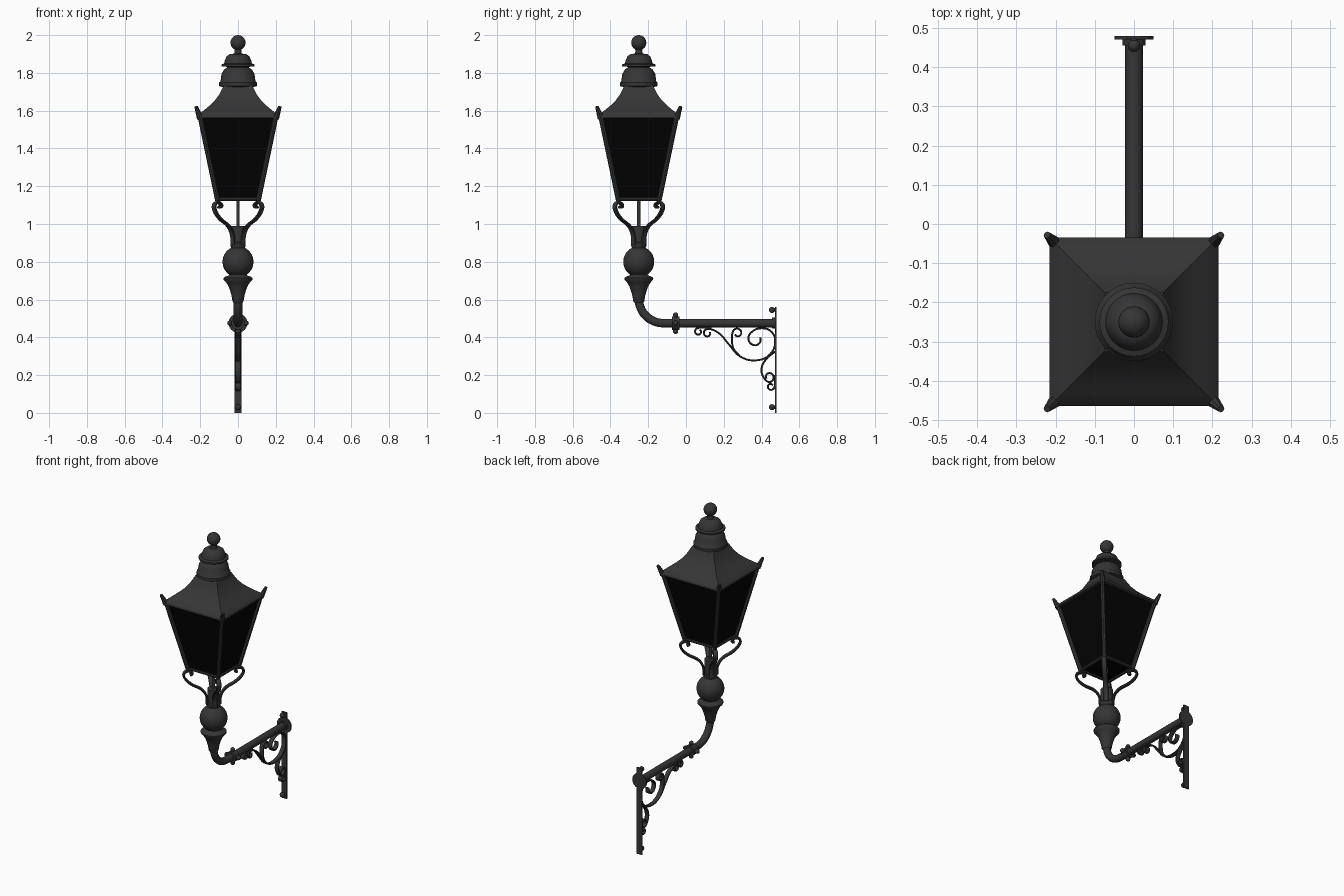
import bpy, bmesh
from math import sin, cos, pi, radians, sqrt
from mathutils import Vector

if "Cube" in bpy.data.objects:
    bpy.data.objects.remove(bpy.data.objects["Cube"], do_unlink=True)

AXIS = -0.25   # y of the lantern's vertical axis
ARM = 0.475    # height of the horizontal arm


def material(name, value, rough):
    m = bpy.data.materials.new(name)
    m.use_nodes = True
    colour = (value, value, value, 1)
    m.diffuse_color = colour
    shader = m.node_tree.nodes["Principled BSDF"]
    shader.inputs["Base Color"].default_value = colour
    shader.inputs["Roughness"].default_value = rough
    return m


iron = material("dark iron", 0.036, 0.6)
black = material("black glass", 0.001, 0.5)


def finish(obj, mat=iron):
    """Link the object, make it a mesh, colour it and smooth it."""
    bpy.context.collection.objects.link(obj)
    bpy.ops.object.select_all(action="DESELECT")
    obj.select_set(True)
    bpy.context.view_layer.objects.active = obj
    if obj.type == "CURVE":
        bpy.ops.object.convert(target="MESH")
        obj = bpy.context.object
    obj.data.materials.clear()
    obj.data.materials.append(mat)
    bpy.ops.object.shade_smooth_by_angle(angle=radians(40))


def from_bmesh(name, bm, mat=iron):
    bmesh.ops.recalc_face_normals(bm, faces=bm.faces)
    mesh = bpy.data.meshes.new(name)
    bm.to_mesh(mesh)
    bm.free()
    finish(bpy.data.objects.new(name, mesh), mat)


def lathe(name, profile, sides=32, mat=iron):
    """Turn (radius, z) points about the lantern axis; 4 sides take half widths."""
    bm = bmesh.new()
    grow, turn = (sqrt(2), pi / 4) if sides == 4 else (1, 0)
    rings = []
    for r, z in profile:
        rings.append([bm.verts.new((r * grow * cos(turn + 2 * pi * i / sides),
                                    AXIS + r * grow * sin(turn + 2 * pi * i / sides), z))
                      for i in range(sides)])
    for a, b in zip(rings, rings[1:]):
        for i in range(sides):
            j = (i + 1) % sides
            bm.faces.new((a[i], a[j], b[j], b[i]))
    bm.faces.new(rings[0])
    bm.faces.new(rings[-1])
    from_bmesh(name, bm, mat)


def bar(name, p, q, r1, r2=None, sides=16):
    """Straight round bar between two points, tapered if r2 is given."""
    p, q = Vector(p), Vector(q)
    bm = bmesh.new()
    bmesh.ops.create_cone(bm, cap_ends=True, segments=sides, radius1=r1,
                          radius2=r1 if r2 is None else r2, depth=(q - p).length)
    rot = (q - p).to_track_quat("Z", "Y")
    for v in bm.verts:
        v.co = rot @ v.co + (p + q) / 2
    from_bmesh(name, bm)


def ball(name, centre, r):
    bm = bmesh.new()
    bmesh.ops.create_uvsphere(bm, u_segments=16, v_segments=10, radius=r)
    bmesh.ops.translate(bm, verts=bm.verts, vec=centre)
    from_bmesh(name, bm)


def ribbon(name, pts, depth, width, y=0, turn=pi / 2, smooth=True):
    """Bent strip or pipe in the upright plane that runs in direction turn."""
    cu = bpy.data.curves.new(name, "CURVE")
    cu.dimensions = "3D"
    cu.fill_mode = "FULL"
    cu.twist_mode = "Z_UP"
    cu.use_fill_caps = True
    cu.bevel_depth, cu.extrude = depth, width
    cu.bevel_resolution = 1 if width else 4
    cu.resolution_u = 5
    sp = cu.splines.new("BEZIER" if smooth else "POLY")
    knots = sp.bezier_points if smooth else sp.points
    knots.add(len(pts) - 1)
    for k, (u, v) in zip(knots, pts):
        if smooth:
            k.co = (u, v, 0)
            k.handle_left_type = k.handle_right_type = "AUTO"
        else:
            k.co = (u, v, 0, 1)
    obj = bpy.data.objects.new(name, cu)
    obj.location, obj.rotation_euler = (0, y, 0), (pi / 2, 0, turn)
    finish(obj)


def arc(u, v, r, start, sweep, n=8, shrink=0.0):
    out = []
    for i in range(n + 1):
        t = i / n
        a = radians(start + sweep * t)
        out.append((u + r * (1 - shrink * t) * cos(a), v + r * (1 - shrink * t) * sin(a)))
    return out


def curl(u, v, r, start, sweep):
    return arc(u, v, r, start, sweep, 8, 0.4)


# Finial and stacked chimney caps
lathe("chimney_finial", arc(0, 1.96, 0.04, 89, -150, 12) + [
    (0.018, 1.915), (0.02, 1.902), (0.043, 1.9), (0.06, 1.888), (0.07, 1.865), (0.073, 1.85),
    (0.088, 1.845), (0.088, 1.835), (0.058, 1.832), (0.058, 1.828), (0.072, 1.82),
    (0.087, 1.795), (0.093, 1.755), (0.1, 1.748), (0.1, 1.73), (0.08, 1.725), (0.08, 1.7)])

# Flared square roof and its rim
lathe("roof", [(0.075, 1.735), (0.085, 1.715), (0.1, 1.685), (0.122, 1.655), (0.15, 1.627),
               (0.183, 1.6), (0.212, 1.578), (0.215, 1.574), (0.215, 1.562), (0.2, 1.558)], 4)

# Tapered glass body
lathe("glass_panes", [(0.198, 1.56), (0.105, 1.132)], 4, black)

# Corner posts, horns, bottom rails and scroll brackets
for i in range(4):
    a = pi / 4 + i * pi / 2
    sx, sy = (1 if cos(a) > 0 else -1), (1 if sin(a) > 0 else -1)

    def corner(d, z):
        return (sx * d, AXIS + sy * d, z)

    bar("corner_post", corner(0.108, 1.125), corner(0.2, 1.565), 0.013, sides=8)
    bar("corner_horn", corner(0.2, 1.56), corner(0.222, 1.622), 0.018, 0.009, 8)
    next_corner = (-sy * 0.106, AXIS + sx * 0.106, 1.131)
    bar("bottom_rail", corner(0.106, 1.131), next_corner, 0.009, sides=8)
    path = [(0.028, 0.89), (0.03, 0.94), (0.048, 0.985), (0.097, 1.03), (0.122, 1.07),
            (0.126, 1.097), (0.115, 1.113), (0.097, 1.11), (0.09, 1.095), (0.1, 1.087)]
    ribbon("scroll_bracket", [(d * sqrt(2), z) for d, z in path], 0.007, 0.008, AXIS, a)

bar("gas_pipe", (0, AXIS, 0.95), (0, AXIS, 1.14), 0.009)

# Turned stem with globe and flange
lathe("turned_stem", [(0.036, 0.99), (0.036, 0.905), (0.041, 0.9), (0.041, 0.885)]
      + arc(0, 0.8, 0.082, 64, -120, 14) + [
    (0.05, 0.727), (0.066, 0.722), (0.077, 0.714), (0.076, 0.705), (0.062, 0.69),
    (0.05, 0.67), (0.041, 0.645), (0.034, 0.62), (0.029, 0.59), (0.02, 0.58)])

# Bent pipe and arm
ribbon("bent_arm", [(AXIS, 0.64)] + arc(-0.12, ARM + 0.13, 0.13, 180, 90, 12)
       + [(0.474, ARM)], 0.0225, 0, smooth=False)

# Bolted collar on the arm
bar("arm_collar", (0, -0.075, ARM), (0, -0.035, ARM), 0.035, sides=24)
for dx, dz in ((0, 1), (0, -1), (1, 0), (-1, 0)):
    bar("collar_bolt", (0, -0.055, ARM), (dx * 0.045, -0.055, ARM + dz * 0.045), 0.008)
    ball("collar_bolt_head", (dx * 0.043, -0.055, ARM + dz * 0.043), 0.014)

# Wall plate, round boss and fixing bolts
plate = bmesh.new()
bmesh.ops.create_cube(plate, size=1)
for v in plate.verts:
    v.co = (v.co.x * 0.038, 0.476 + v.co.y * 0.008, 0.28 + v.co.z * 0.56)
from_bmesh("wall_plate", plate)
bar("wall_boss", (0, 0.471, ARM), (0, 0.48, ARM), 0.05, sides=32)
bar("arm_flange", (0, 0.455, ARM), (0, 0.475, ARM), 0.029, sides=24)
for z in (0.03, 0.545):
    bar("wall_bolt", (0, 0.45, z), (0, 0.475, z), 0.009)
    ball("wall_bolt_head", (0, 0.455, z), 0.016)

# Scrollwork under the arm
scrolls = {
    "main_scroll": curl(0.114, 0.422, 0.022, 90, 300)[::-1] + [
        (0.17, 0.425), (0.225, 0.365), (0.285, 0.3), (0.37, 0.278), (0.445, 0.31),
        (0.472, 0.38), (0.452, 0.43), (0.4, 0.448), (0.35, 0.43), (0.33, 0.395),
        (0.355, 0.36), (0.39, 0.37), (0.395, 0.4)],
    "branch_scroll": [(0.285, 0.3), (0.252, 0.34), (0.243, 0.39)]
        + curl(0.272, 0.423, 0.026, 180, -330),
    "end_scroll": [(0.135, 0.45)] + curl(0.066, 0.43, 0.02, 90, 330),
    "lower_scroll": [(0.472, 0.325), (0.425, 0.285), (0.4, 0.235), (0.41, 0.19)]
        + curl(0.44, 0.19, 0.027, 270, 300),
    "foot_scroll": [(0.472, 0.2)] + curl(0.449, 0.14, 0.02, 0, -330),
}
for name, pts in scrolls.items():
    ribbon(name, pts, 0.005, 0.01)
